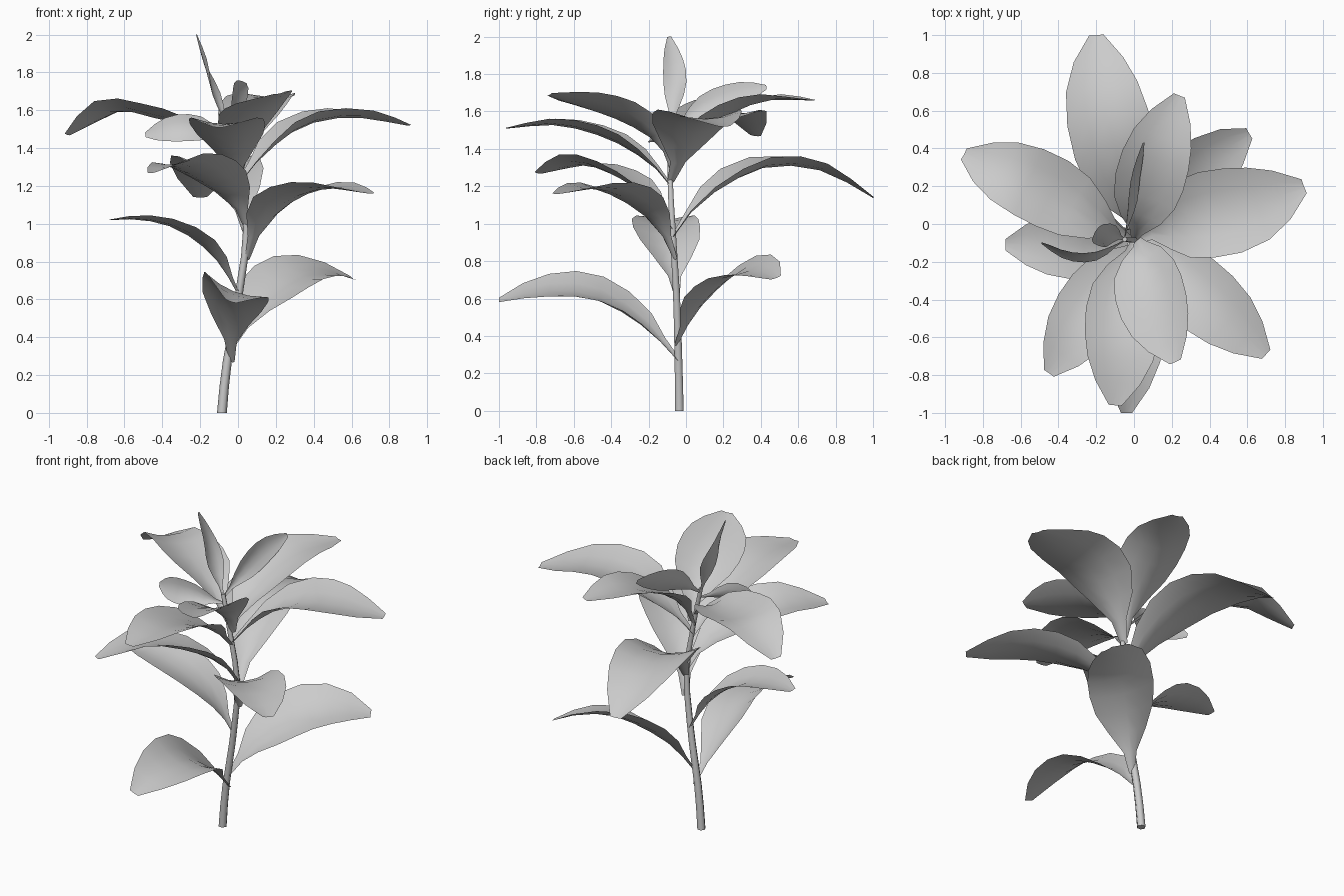
import bpy
import math
from mathutils import Vector

if "Cube" in bpy.data.objects:
    bpy.data.objects.remove(bpy.data.objects["Cube"])

# half width along the leaf: thin stalk, wide blade, blunt tip
PROFILE = [0.09, 0.2, 0.58, 0.89, 1.0, 0.99, 0.87, 0.6, 0.17]
COLS = [-1, -0.5, 0, 0.5, 1]


def smooth_path(pts, n):
    """Evenly spaced samples of a Catmull-Rom curve through pts."""
    p = [Vector(q) for q in pts]
    p = [2 * p[0] - p[1]] + p + [2 * p[-1] - p[-2]]
    fine = []
    for i in range(1, len(p) - 2):
        a, b, c, d = p[i - 1:i + 3]
        for k in range(20):
            t = k / 20
            fine.append(0.5 * (2 * b + (c - a) * t + (2 * a - 5 * b + 4 * c - d) * t * t
                               + (3 * b - a - 3 * c + d) * t ** 3))
    fine.append(p[-2])
    total = sum((fine[i + 1] - fine[i]).length for i in range(len(fine) - 1))
    out, run, i = [], 0.0, 0
    for k in range(n):
        target = total * k / (n - 1)
        while i < len(fine) - 2 and run + (fine[i + 1] - fine[i]).length < target:
            run += (fine[i + 1] - fine[i]).length
            i += 1
        seg = fine[i + 1] - fine[i]
        out.append(fine[i] + seg * min(1, (target - run) / seg.length))
    return out


def leaf(name, half, roll, pts):
    """Cupped blade along a midrib; positive roll lifts its right side."""
    n = len(PROFILE)
    path = smooth_path(pts, n)
    r = math.radians(roll)
    verts, faces = [], []
    for i, c in enumerate(path):
        t = (path[min(i + 1, n - 1)] - path[max(i - 1, 0)]).normalized()
        side = t.cross(Vector((0, 0, 1))).normalized()
        up = side.cross(t)
        s = side * math.cos(r) + up * math.sin(r)
        nrm = s.cross(t)
        w = half * PROFILE[i]
        cup = 0.42 - 0.3 * i / (n - 1)
        for u in COLS:
            verts.append(c + s * (u * w) + nrm * (cup * w * (u * u - 0.4)))
    m = len(COLS)
    for i in range(n - 1):
        for j in range(m - 1):
            a = i * m + j
            faces.append((a, a + 1, a + m + 1, a + m))
    me = bpy.data.meshes.new(name)
    me.from_pydata(verts, [], faces)
    for f in me.polygons:
        f.use_smooth = True
    ob = bpy.data.objects.new(name, me)
    bpy.context.collection.objects.link(ob)


# stem: tapering six-sided tube
stem_pts = [(-0.085, -0.035, 0), (-0.06, -0.04, 0.25), (0.0, -0.05, 0.6),
            (0.045, -0.07, 0.95), (0.01, -0.085, 1.25), (-0.05, -0.08, 1.52)]
path = smooth_path(stem_pts, 12)
verts, faces = [], []
for i, c in enumerate(path):
    rad = 0.026 - 0.012 * i / 11
    for k in range(6):
        a = k * math.pi / 3
        verts.append(c + Vector((math.cos(a), math.sin(a), 0)) * rad)
for i in range(11):
    for k in range(6):
        k2 = (k + 1) % 6
        faces.append((i * 6 + k, i * 6 + k2, i * 6 + 6 + k2, i * 6 + 6 + k))
faces += [tuple(range(5, -1, -1)), tuple(range(66, 72))]
me = bpy.data.meshes.new("stem")
me.from_pydata(verts, [], faces)
stem = bpy.data.objects.new("stem", me)
bpy.context.collection.objects.link(stem)
bpy.context.view_layer.objects.active = stem
stem.select_set(True)
bpy.ops.object.shade_smooth_by_angle(angle=math.radians(65))

# lower leaves
leaf("leaf_low_front", 0.185, 22, [(-0.035, -0.04, 0.27), (-0.05, -0.25, 0.5), (-0.02, -0.5, 0.64),
                                   (-0.02, -0.78, 0.65), (-0.04, -1.0, 0.59)])
leaf("leaf_low_right", 0.195, -19, [(-0.03, -0.05, 0.35), (0.1, 0.06, 0.57), (0.29, 0.23, 0.73),
                                    (0.46, 0.37, 0.76), (0.61, 0.48, 0.71)])
leaf("leaf_mid_left", 0.18, 0, [(0.005, -0.05, 0.62), (-0.12, -0.08, 0.84), (-0.3, -0.11, 0.98),
                                (-0.5, -0.11, 1.03), (-0.68, -0.11, 1.02)])
leaf("leaf_mid_right", 0.19, 0, [(0.05, -0.06, 0.81), (0.12, -0.15, 1.01), (0.25, -0.29, 1.14),
                                 (0.46, -0.47, 1.2), (0.7, -0.69, 1.16)])
# middle leaves
leaf("leaf_mid_back", 0.22, 0, [(0.05, -0.07, 0.93), (0.0, 0.1, 1.15), (-0.1, 0.4, 1.32),
                                (-0.17, 0.72, 1.3), (-0.2, 1.0, 1.14)])
leaf("leaf_mid_front_left", 0.19, -8, [(0.05, -0.07, 0.97), (-0.01, -0.17, 1.13), (-0.14, -0.34, 1.26),
                                       (-0.3, -0.56, 1.33), (-0.45, -0.79, 1.27)])
leaf("leaf_high_front", 0.2, 0, [(0.01, -0.08, 1.2), (-0.02, -0.2, 1.34), (-0.05, -0.4, 1.47),
                                 (-0.07, -0.68, 1.54), (-0.1, -0.96, 1.51)])
leaf("leaf_high_right", 0.23, 0, [(0.01, -0.08, 1.22), (0.15, -0.01, 1.4), (0.34, 0.04, 1.54),
                                  (0.6, 0.09, 1.58), (0.9, 0.2, 1.52)])
# crown leaves
leaf("leaf_high_left", 0.195, -8, [(-0.02, -0.08, 1.35), (-0.2, 0.02, 1.51), (-0.44, 0.16, 1.58),
                                   (-0.67, 0.27, 1.61), (-0.9, 0.37, 1.47)])
leaf("leaf_crown_back", 0.185, 0, [(0.0, -0.08, 1.27), (0.03, 0.0, 1.44), (0.07, 0.18, 1.58),
                                   (0.14, 0.42, 1.67), (0.24, 0.68, 1.66)])
leaf("leaf_crown_front", 0.19, -12, [(0.02, -0.08, 1.29), (0.04, -0.14, 1.44), (0.07, -0.29, 1.56),
                                     (0.13, -0.5, 1.64), (0.22, -0.73, 1.69)])
# small young leaves at the tip
leaf("young_leaf_back", 0.075, -72, [(-0.05, -0.07, 1.5), (-0.02, 0.08, 1.61), (0.0, 0.25, 1.68),
                                     (0.05, 0.43, 1.73)])
leaf("young_leaf_left", 0.075, 72, [(-0.04, -0.08, 1.46), (-0.2, -0.16, 1.5), (-0.35, -0.16, 1.5),
                                    (-0.49, -0.1, 1.47)])
leaf("young_leaf_top", 0.062, 15, [(-0.05, -0.08, 1.5), (-0.11, -0.06, 1.65), (-0.16, -0.06, 1.8),
                                   (-0.22, -0.09, 2.0)])
